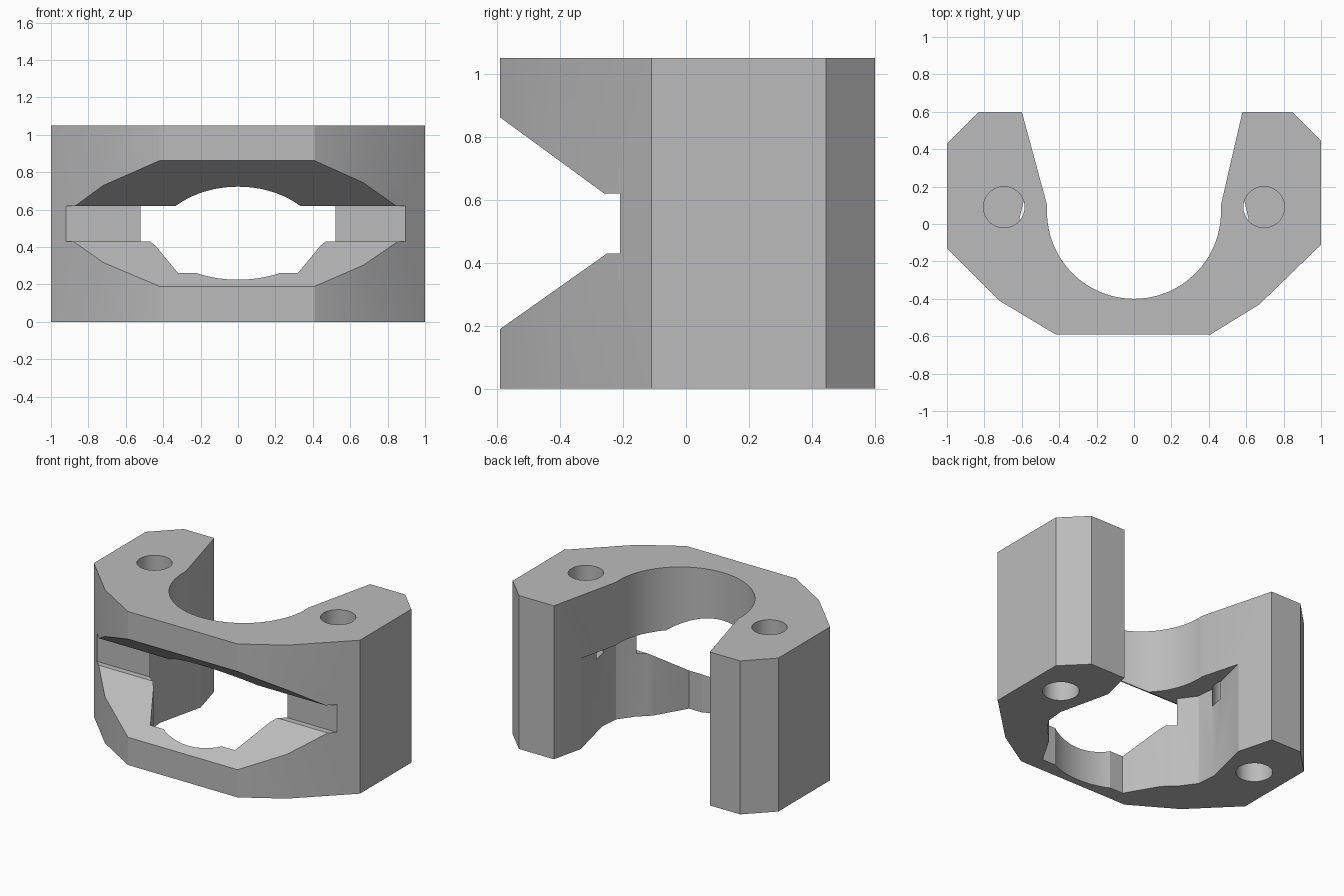
import bpy, bmesh, math
from mathutils import Vector

if "Cube" in bpy.data.objects:
    bpy.data.objects.remove(bpy.data.objects["Cube"], do_unlink=True)

grey = bpy.data.materials.new("plain_grey")
grey.use_nodes = True
colour = (0.5, 0.5, 0.5, 1)
grey.diffuse_color = colour
grey.node_tree.nodes["Principled BSDF"].inputs["Base Color"].default_value = colour


def prism(name, points, sweep):
    """Closed solid: a flat outline swept along a vector."""
    bm = bmesh.new()
    face = bm.faces.new([bm.verts.new(p) for p in points])
    moved = bmesh.ops.extrude_face_region(bm, geom=[face])["geom"]
    bmesh.ops.translate(bm, vec=Vector(sweep),
                        verts=[v for v in moved if isinstance(v, bmesh.types.BMVert)])
    bmesh.ops.recalc_face_normals(bm, faces=bm.faces)
    mesh = bpy.data.meshes.new(name)
    bm.to_mesh(mesh)
    bm.free()
    mesh.materials.append(grey)
    obj = bpy.data.objects.new(name, mesh)
    bpy.context.collection.objects.link(obj)
    return obj


def arc(cx, cy, r, start, end, steps):
    angles = [math.radians(start + (end - start) * i / steps) for i in range(steps + 1)]
    return [(cx + r * math.cos(a), cy + r * math.sin(a)) for a in angles]


def at_height(points, z):
    return [(x, y, z) for x, y in points]


# Horseshoe body with chamfered outside and round throat
outside = [(0.58, 0.6), (0.845, 0.6), (1, 0.445), (1, -0.11), (0.67, -0.43),
           (0.41, -0.59), (-0.42, -0.59), (-0.72, -0.41), (-1, -0.13),
           (-1, 0.43), (-0.83, 0.6), (-0.6, 0.6)]
throat = arc(0, 0.065, 0.465, 176, 364, 48)
body = prism("clamp_body", at_height(outside + throat, 0), (0, 0, 1.05))

# Flared slot across the front
slot = [(-0.7, 0.942), (-0.26, 0.62), (-0.21, 0.62), (-0.21, 0.43),
        (-0.25, 0.43), (-0.7, 0.112)]
cutters = [prism("slot_cutter", [(-1.2, y, z) for y, z in slot], (2.4, 0, 0))]

# Wider cavity inside the lower half
half = [(0.53, 0.38), (0.612, 0.03), (0.6, -0.1), (0.52, -0.21), (0.47, -0.25),
        (0.44, -0.285), (0.32, -0.49), (0.22, -0.49)]
lobe = arc(0, -0.02, 0.52, -68, -112, 12)
cavity = half + lobe + [(-x, y) for x, y in reversed(half)]
cutters.append(prism("cavity_cutter", at_height(cavity, -0.1), (0, 0, 0.719)))

# Blind screw holes above and below
for side in (-1, 1):
    top = arc(side * 0.695, 0.09, 0.11, 0, 350, 35)
    low = arc(side * 0.775, 0.225, 0.113, 0, 350, 35)
    cutters.append(prism("top_hole_cutter", at_height(top, 0.5), (0, 0, 0.7)))
    cutters.append(prism("bottom_hole_cutter", at_height(low, -0.1), (0, 0, 0.5)))

bpy.context.view_layer.objects.active = body
for cutter in cutters:
    mod = body.modifiers.new("cut", 'BOOLEAN')
    mod.operation = 'DIFFERENCE'
    mod.solver = 'EXACT'
    mod.object = cutter
    bpy.ops.object.modifier_apply(modifier=mod.name)
    bpy.data.objects.remove(cutter, do_unlink=True)

bpy.ops.object.select_all(action='DESELECT')
body.select_set(True)
bpy.ops.object.shade_smooth_by_angle(angle=math.radians(25))
